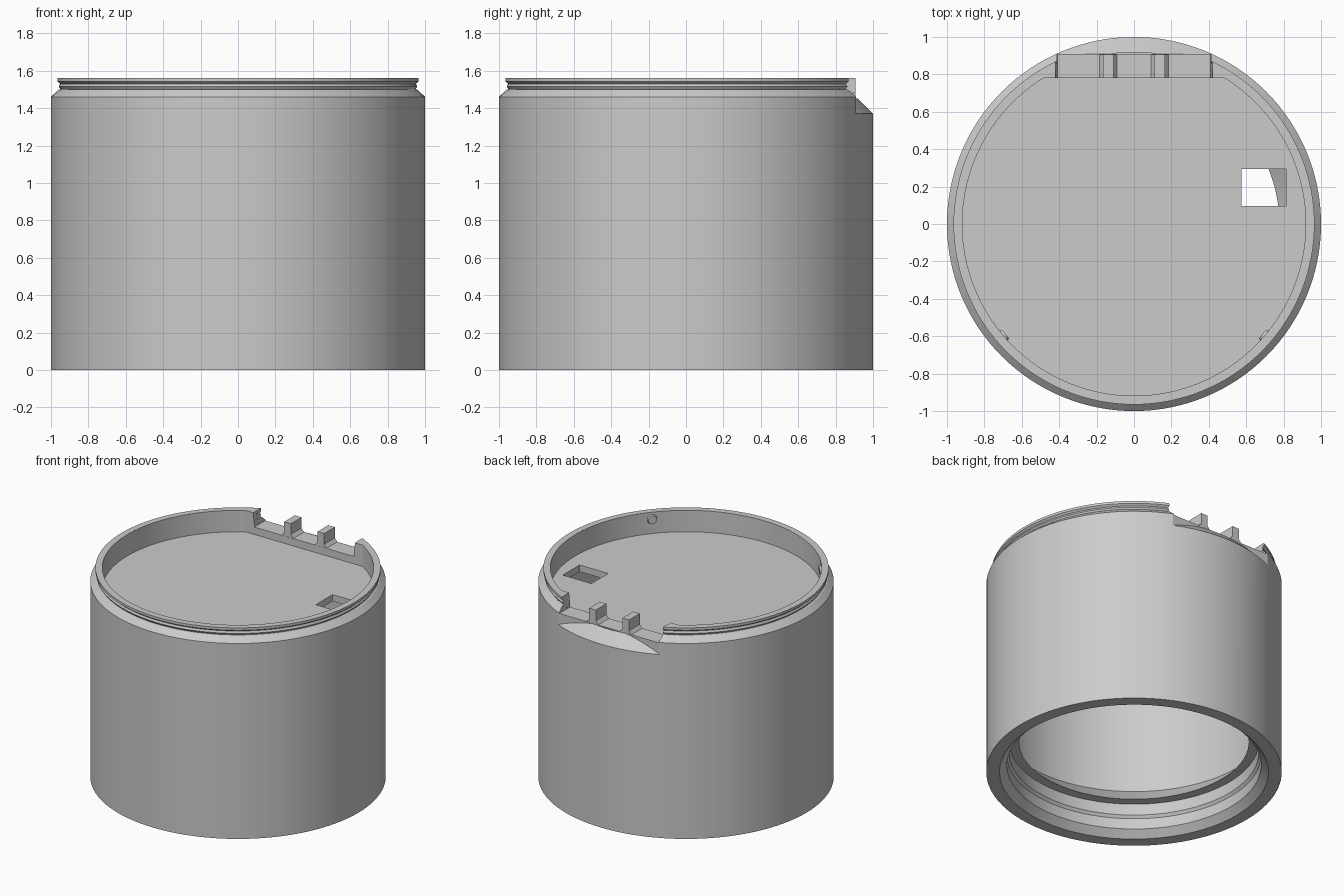
import bpy, bmesh
from math import tau, radians
from mathutils import Matrix, Vector

cube = bpy.data.objects.get("Cube")
if cube:
    bpy.data.objects.remove(cube, do_unlink=True)

SEGMENTS = 128
WALL_Y = 0.908      # flat back plane
NOTCH_Z = 1.455     # floor of the back opening
RIM_Z = 1.56

grey = bpy.data.materials.new("plain_grey")
grey.use_nodes = True
grey.diffuse_color = (0.6, 0.6, 0.6, 1)
grey.node_tree.nodes["Principled BSDF"].inputs["Base Color"].default_value = (0.6, 0.6, 0.6, 1)


def finish(name, bm):
    bmesh.ops.recalc_face_normals(bm, faces=bm.faces)
    mesh = bpy.data.meshes.new(name)
    bm.to_mesh(mesh)
    bm.free()
    obj = bpy.data.objects.new(name, mesh)
    bpy.context.collection.objects.link(obj)
    mesh.materials.append(grey)
    return obj


def lathe(name, profile):
    bm = bmesh.new()
    verts = [bm.verts.new((r, 0, z)) for r, z in profile]
    edges = [bm.edges.new(pair) for pair in zip(verts, verts[1:])]
    bmesh.ops.spin(bm, geom=verts + edges, cent=(0, 0, 0), axis=(0, 0, 1),
                   angle=tau, steps=SEGMENTS)
    bmesh.ops.remove_doubles(bm, verts=bm.verts, dist=0.0002)
    return finish(name, bm)


def prism(name, outline, y0, y1):
    """Extrude an x-z outline from y0 to y1."""
    bm = bmesh.new()
    face = bm.faces.new([bm.verts.new((x, y0, z)) for x, z in outline])
    out = bmesh.ops.extrude_face_region(bm, geom=[face])
    moved = [v for v in out["geom"] if isinstance(v, bmesh.types.BMVert)]
    bmesh.ops.translate(bm, verts=moved, vec=(0, y1 - y0, 0))
    return finish(name, bm)


def box(name, x0, x1, y0, y1, z0, z1):
    return prism(name, [(x0, z0), (x1, z0), (x1, z1), (x0, z1)], y0, y1)


def cut(obj, cutter):
    cutter.hide_render = True
    mod = obj.modifiers.new("cut", "BOOLEAN")
    mod.operation = "DIFFERENCE"
    mod.solver = "EXACT"
    mod.object = cutter
    bpy.context.view_layer.objects.active = obj
    bpy.ops.object.modifier_apply(modifier=mod.name)
    bpy.data.objects.remove(cutter, do_unlink=True)


# Hollow drum: recessed floor, grooved rim, thin outer wall, stepped lower bore
body = lathe("drum_body", [
    (0, 1.40), (0.918, 1.40), (0.918, RIM_Z), (0.965, RIM_Z), (0.965, 1.542),
    (0.951, 1.53), (0.958, 1.515), (0.948, 1.50), (0.96, 1.498), (1, 1.46),
    (1, 0), (0.91, 0), (0.86, 0.05), (0.86, 0.13), (0.845, 0.15),
    (0.845, 0.235), (0.777, 0.235), (0.918, 0.376), (0.918, 1.35), (0, 1.35)])

# Flat back with a conical shoulder left below it
back_cutter = box("back_cutter", -0.7, 0.7, WALL_Y, 1.3, 1.37, 1.8)
cone = lathe("cone_cutter", [(0, 1.2), (1.17, 1.2), (0.9, 1.47), (0, 1.47)])
cut(back_cutter, cone)
cut(body, back_cutter)

# Opening through the rim at the back
cut(body, prism("opening_cutter", [(-0.41, NOTCH_Z), (0.41, NOTCH_Z),
                                   (0.43, 1.7), (-0.43, 1.7)], 0.6, 1.3))

# Rectangular window through the floor
cut(body, box("window_cutter", 0.575, 0.812, 0.097, 0.295, 1.2, 1.5))

# Straight back wall, filled out to the rim
box("back_wall", -0.41, 0.41, 0.78, WALL_Y, 1.36, NOTCH_Z)
for side, label in ((-1, "right"), (1, "left")):
    # Small bump inside the rim
    bm = bmesh.new()
    direction = Vector((side * 0.76, -0.65, 0)).normalized()
    place = Matrix.Translation(direction * 0.925 + Vector((0, 0, 1.507)))
    turn = direction.to_track_quat("Z", "Y").to_matrix().to_4x4()
    bmesh.ops.create_cone(bm, cap_ends=True, segments=24, radius1=0.03,
                          radius2=0.045, depth=0.04, matrix=place @ turn)
    finish("rim_bump_" + label, bm)

    # Full-height corner between the wall and the rim
    prism("back_wall_end_" + label, [(side * x, z) for x, z in (
        (0.40, 1.38), (0.40, NOTCH_Z), (0.41, NOTCH_Z), (0.42, RIM_Z),
        (0.487, RIM_Z), (0.487, 1.38))], 0.78, 0.82)

    # Upright tooth with flared base
    prism("tooth_" + label, [(side * x, z) for x, z in (
        (0.09, 1.42), (0.09, NOTCH_Z), (0.11, 1.48), (0.11, RIM_Z),
        (0.165, RIM_Z), (0.165, 1.48), (0.185, NOTCH_Z), (0.185, 1.42))],
        0.781, WALL_Y - 0.001)

# Smooth the round walls, keep edges crisp
bpy.ops.object.select_all(action="DESELECT")
body.select_set(True)
bpy.context.view_layer.objects.active = body
bpy.ops.object.shade_smooth_by_angle(angle=radians(20))
